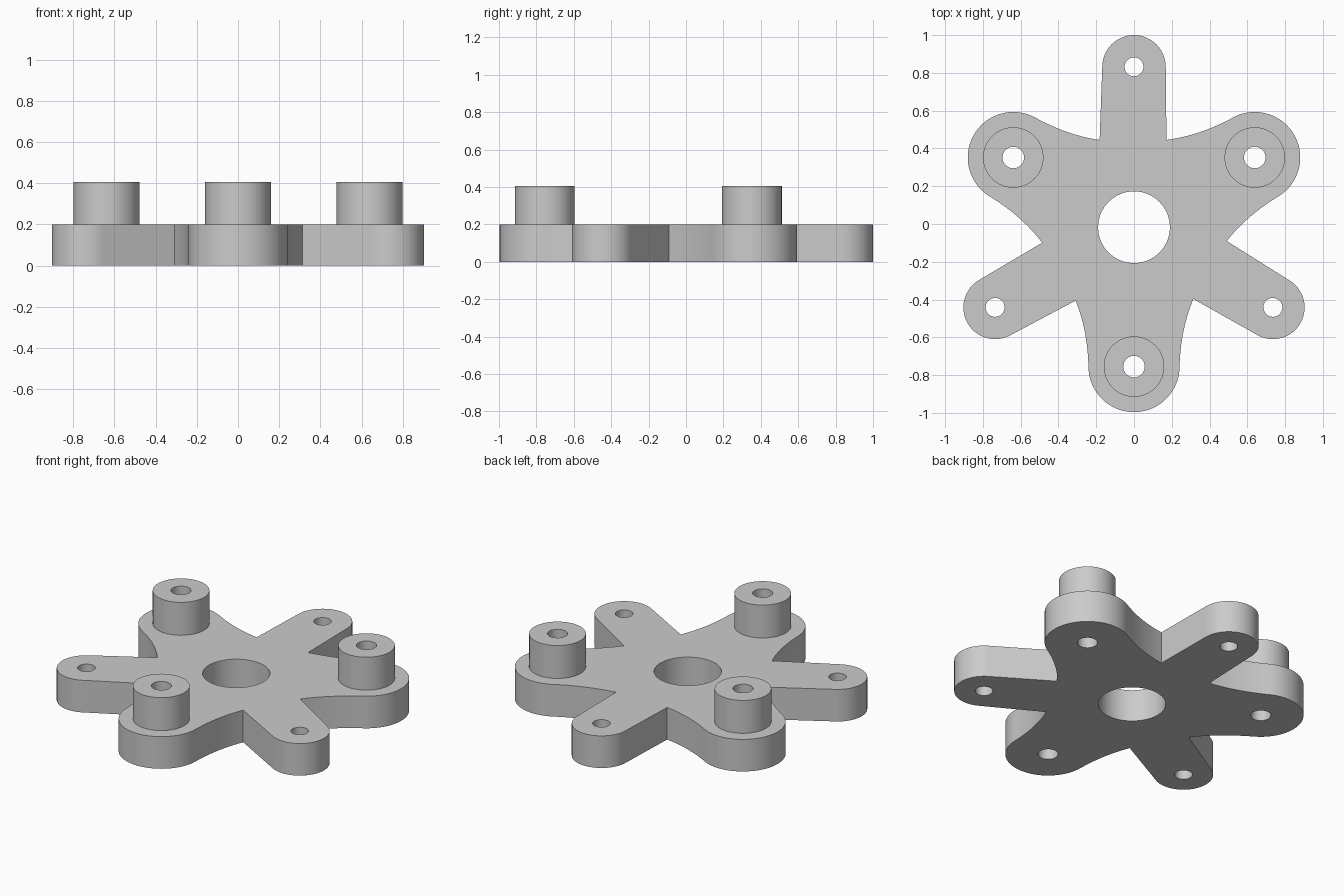
import bpy
import bmesh
from math import cos, sin, pi, radians
from mathutils import Vector, Matrix

CENTRE = Vector((0, -0.017))
PLATE_TOP, BOSS_TOP = 0.2, 0.405
HUB_HOLE, BOSS_HOLE, ARM_HOLE, BOSS_R = 0.19, 0.057, 0.05, 0.16
LOBE_DIST, LOBE_R = 0.738, 0.241
ARM_DIST, ARM_R = 0.849, 0.168

cube = bpy.data.objects.get("Cube")
if cube:
    bpy.data.objects.remove(cube)

metal = bpy.data.materials.new("light grey")
metal.use_nodes = True
metal.diffuse_color = (0.6, 0.6, 0.6, 1)
metal.node_tree.nodes["Principled BSDF"].inputs["Base Color"].default_value = metal.diffuse_color


def turn(p, degrees):
    return Matrix.Rotation(radians(degrees), 2) @ p


def arc(centre, r, start, end, steps):
    angles = [radians(start + (end - start) * i / steps) for i in range(steps + 1)]
    return [centre + Vector((cos(a), sin(a))) * r for a in angles]


def circle(centre, r, steps=64):
    return arc(centre, r, 0, 360, steps)[:-1]


def bezier(a, b, c, steps=14):
    ts = [i / steps for i in range(1, steps)]
    return [a * (1 - t) ** 2 + b * 2 * t * (1 - t) + c * t * t for t in ts]


def solid(name, loops, z0, z1, bottom=True):
    """Extrude an outline with holes; the first loop is the outer one."""
    bm = bmesh.new()
    edges = []
    for loop in loops:
        verts = [bm.verts.new((p.x, p.y, z0)) for p in loop]
        edges += [bm.edges.new((v, verts[i - 1])) for i, v in enumerate(verts)]
    bmesh.ops.triangle_fill(bm, edges=edges, use_beauty=True, normal=(0, 0, 1))
    base = bm.faces[:]
    result = bmesh.ops.extrude_face_region(bm, geom=base, use_keep_orig=True)
    top = [v for v in result["geom"] if isinstance(v, bmesh.types.BMVert)]
    bmesh.ops.translate(bm, verts=top, vec=(0, 0, z1 - z0))
    bmesh.ops.recalc_face_normals(bm, faces=bm.faces[:])
    if not bottom:
        flat = [f for f in bm.faces if all(abs(v.co.z - z0) < 1e-5 for v in f.verts)]
        bmesh.ops.delete(bm, geom=flat, context="FACES_ONLY")
    mesh = bpy.data.meshes.new(name)
    bm.to_mesh(mesh)
    bm.free()
    mesh.materials.append(metal)
    obj = bpy.data.objects.new(name, mesh)
    bpy.context.collection.objects.link(obj)
    bpy.ops.object.select_all(action="DESELECT")
    obj.select_set(True)
    bpy.context.view_layer.objects.active = obj
    bpy.ops.object.shade_smooth_by_angle(angle=radians(25))
    return obj


# One third of the outline: a thin arm, then a wide lobe with concave flanks
right_notch, left_notch = Vector((0.172, 0.462)), Vector((-0.182, 0.462))
arm = [right_notch] + arc(Vector((0, ARM_DIST)), ARM_R, 0, 180, 32) + [left_notch]
lobe_arc = arc(Vector((0, -LOBE_DIST)), LOBE_R, -180, 0, 40)
flank = Vector((0.246, -0.545))
lobe = bezier(turn(left_notch, 120), Vector((-flank.x, flank.y)), lobe_arc[0])
lobe += lobe_arc
lobe += bezier(lobe_arc[-1], flank, turn(right_notch, -120))
third = arm + [turn(p, 240) for p in lobe]

# Plate with the hub hole, arm holes and boss holes
turns = (0, 120, 240)
outline = [CENTRE + turn(p, a) for a in turns for p in third]
boss_centres = [CENTRE + turn(Vector((0, -LOBE_DIST)), a) for a in turns]
arm_centres = [CENTRE + turn(Vector((0, ARM_DIST)), a) for a in turns]
holes = [circle(CENTRE, HUB_HOLE)]
holes += [circle(c, ARM_HOLE, 40) for c in arm_centres]
holes += [circle(c, BOSS_HOLE, 40) for c in boss_centres]
solid("plate", [outline] + holes, 0, PLATE_TOP)

# Raised tubular bosses on the lobes
for name, c in zip(("front_boss", "left_boss", "right_boss"), boss_centres):
    solid(name, [circle(c, BOSS_R), circle(c, BOSS_HOLE, 40)], PLATE_TOP, BOSS_TOP, bottom=False)
